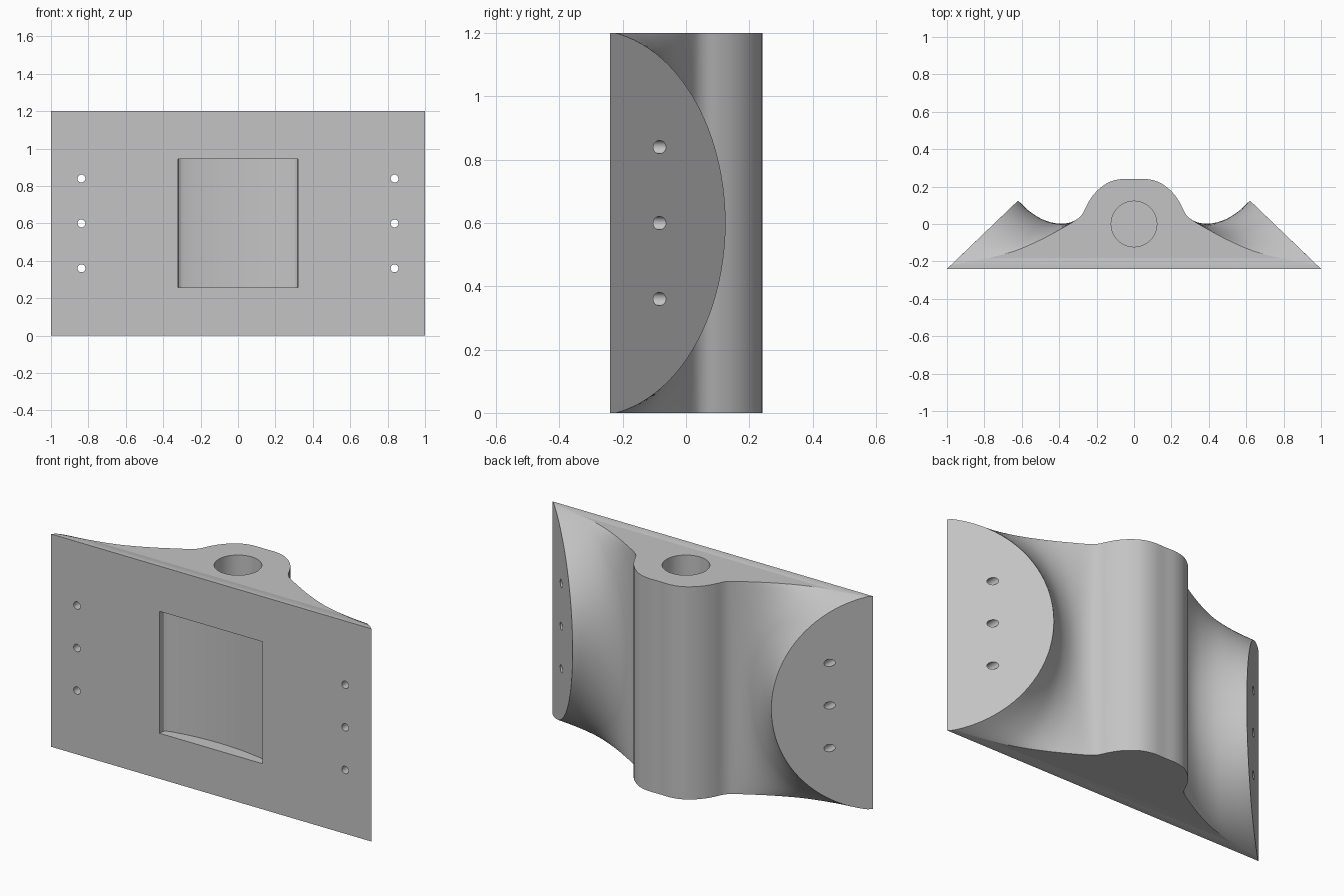
import bpy, bmesh, math
from mathutils import Vector, Matrix

cube = bpy.data.objects.get("Cube")
if cube:
    bpy.data.objects.remove(cube, do_unlink=True)

HEIGHT, FRONT, MID = 1.2, -0.24, 0.6

grey = bpy.data.materials.new("plain grey")
grey.use_nodes = True
grey.diffuse_color = (0.55, 0.55, 0.55, 1)
grey.node_tree.nodes["Principled BSDF"].inputs["Base Color"].default_value = grey.diffuse_color

# Half outlines: central barrel, then wing at mid height and at the ends
BARREL = [(0, .24), (.07, .24), (.13, .225), (.18, .193), (.22, .152), (.25, .105), (.275, .055)]
WING_MID = [(.31, .022), (.36, .004), (.42, .004), (.49, .025), (.56, .069), (.62, .125)]
WING_END = [(.305, .025), (.38, -.02), (.5, -.085), (.64, -.145), (.8, -.187), (.98, -.221)]


def smooth_path(points, steps=5):
    """Catmull-Rom curve through the points."""
    pts = [Vector(p) for p in points]
    pts = [Vector((-pts[1].x, pts[1].y))] + pts + [2 * pts[-1] - pts[-2]]
    out = []
    for a, b, c, d in zip(pts, pts[1:], pts[2:], pts[3:]):
        for i in range(steps):
            t = i / steps
            out.append(.5 * (2 * b + (c - a) * t + (2 * a - 5 * b + 4 * c - d) * t ** 2
                             + (3 * b - a - 3 * c + d) * t ** 3))
    return out + [pts[-2]]


def section(z):
    """Full outline at height z; the wing tip follows a circular edge."""
    reach = math.sqrt(.61 ** 2 - (z - MID) ** 2)
    f = (reach - .11) / .5
    wing = [Vector(e).lerp(Vector(m), f) for m, e in zip(WING_MID, WING_END)]
    half = smooth_path(BARREL + wing) + [Vector((1, FRONT))]
    return [(p.x, p.y, z) for p in half] + [(-p.x, p.y, z) for p in half[:0:-1]]


def make_object(name, bm):
    bmesh.ops.recalc_face_normals(bm, faces=bm.faces)
    mesh = bpy.data.meshes.new(name)
    bm.to_mesh(mesh)
    bm.free()
    mesh.materials.append(grey)
    obj = bpy.data.objects.new(name, mesh)
    bpy.context.collection.objects.link(obj)
    return obj


def loft(name, sections):
    bm = bmesh.new()
    rings = [[bm.verts.new(p) for p in s] for s in sections]
    for low, high in zip(rings, rings[1:]):
        for i in range(len(low)):
            j = (i + 1) % len(low)
            bm.faces.new((low[i], low[j], high[j], high[i]))
    bm.faces.new(rings[0])
    bm.faces.new(rings[-1])
    return make_object(name, bm)


def rod(name, radius, depth, matrix, sides):
    bm = bmesh.new()
    bmesh.ops.create_cone(bm, cap_ends=True, segments=sides, radius1=radius,
                          radius2=radius, depth=depth, matrix=matrix)
    return make_object(name, bm)


# Main body, with sections packed closer toward both ends
LEVELS = 48
heights = [MID - MID * math.cos(math.pi * i / LEVELS) for i in range(LEVELS + 1)]
body = loft("bracket_body", [section(z) for z in heights])

# Blind socket in the top of the barrel
cutters = [rod("socket_cutter", .122, 1.2, Matrix.Translation((0, 0, .7)), 64)]

# Shallow curved pocket in the front
POCKET = [(.32, -.3), (.32, -.22), (.312, -.203), (.29, -.193), (.22, -.179), (.11, -.166), (0, -.162)]
arc = smooth_path(POCKET[::-1], 4)
outline = [(p.x, p.y) for p in arc] + [(-p.x, p.y) for p in arc[:0:-1]]
cutters.append(loft("pocket_cutter", [[(x, y, z) for x, y in outline] for z in (.257, .945)]))

# Screw holes running front to back through each wing
for side in (-1, 1):
    for z in (.36, .6, .84):
        place = Matrix.Translation((side * .837, 0, z)) @ Matrix.Rotation(math.pi / 2, 4, "X")
        cutters.append(rod("screw_hole_cutter", .021, 1, place, 24))

bpy.ops.object.select_all(action="DESELECT")
bpy.context.view_layer.objects.active = body
body.select_set(True)
for cutter in cutters:
    cutter.hide_render = True
    cut = body.modifiers.new(cutter.name, "BOOLEAN")
    cut.operation, cut.solver, cut.object = "DIFFERENCE", "EXACT", cutter
    bpy.ops.object.modifier_apply(modifier=cut.name)
    bpy.data.objects.remove(cutter, do_unlink=True)

bpy.ops.object.shade_smooth_by_angle(angle=math.radians(25))
